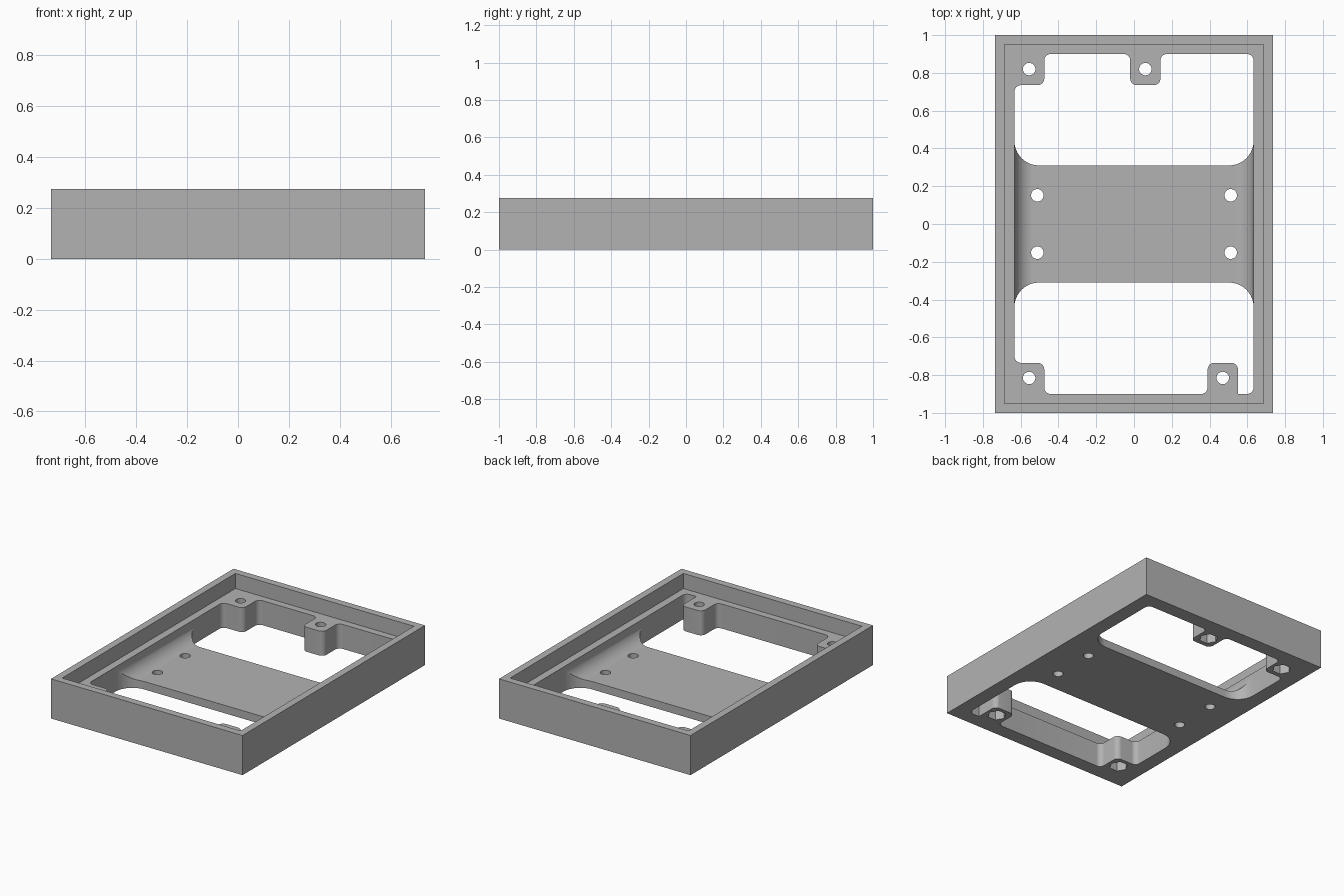
import bpy, bmesh, math
from mathutils import Vector

cube = bpy.data.objects.get("Cube")
if cube:
    bpy.data.objects.remove(cube)

HALF_X, HALF_Y, HEIGHT = 0.735, 1.0, 0.275
LEDGE, PLATE = 0.17, 0.055          # heights of the ledge and middle plate
OPEN_X, OPEN_Y, PLATE_Y = 0.633, 0.9, 0.31
BOSS_Y = 0.735                      # inner edge of the screw bosses
R, BIG = 0.035, 0.13                # small and large corner radii

grey = bpy.data.materials.new("plain grey")
grey.use_nodes = True
colour = (0.45, 0.45, 0.45, 1)
grey.diffuse_color = colour
grey.node_tree.nodes["Principled BSDF"].inputs["Base Color"].default_value = colour


def rounded(corners, steps=10):
    """Outline from (x, y, radius) corners, each replaced by an arc."""
    out = []
    for i, (x, y, r) in enumerate(corners):
        p = Vector((x, y))
        if r == 0:
            out.append(p)
            continue
        a = (Vector(corners[i - 1][:2]) - p).normalized()
        b = (Vector(corners[(i + 1) % len(corners)][:2]) - p).normalized()
        centre = p + (a + b) * r
        for k in range(steps + 1):
            t = k / steps * math.pi / 2
            out.append(centre - b * r * math.cos(t) - a * r * math.sin(t))
    return out


def prism(name, outline, low, high, along_y=False):
    """Extrude an outline along z, or an x-z outline along y."""
    bm = bmesh.new()
    place = (lambda p, h: (p[0], h, p[1])) if along_y else (lambda p, h: (p[0], p[1], h))
    face = bm.faces.new([bm.verts.new(place(p, low)) for p in outline])
    top = bmesh.ops.extrude_face_region(bm, geom=[face])["geom"]
    shift = Vector(place((0, 0), high - low))
    bmesh.ops.translate(bm, vec=shift, verts=[v for v in top if isinstance(v, bmesh.types.BMVert)])
    bmesh.ops.recalc_face_normals(bm, faces=bm.faces)
    mesh = bpy.data.meshes.new(name)
    bm.to_mesh(mesh)
    bm.free()
    obj = bpy.data.objects.new(name, mesh)
    bpy.context.collection.objects.link(obj)
    mesh.materials.append(grey)
    return obj


def rectangle(x, y):
    return [(-x, -y), (x, -y), (x, y), (-x, y)]


def ring(x, y, r, sides):
    return [(x + r * math.cos(i * math.tau / sides), y + r * math.sin(i * math.tau / sides))
            for i in range(sides)]


tray = prism("mounting_frame", rectangle(HALF_X, HALF_Y), 0, HEIGHT)
cutters = []

# Rim recess
cutters.append(prism("rim_recess", rectangle(0.685, 0.95), LEDGE, 0.4))

# Channel over the middle plate, blended into the side walls
channel = rounded([(-OPEN_X, PLATE, 0.1), (OPEN_X, PLATE, 0.1),
                   (OPEN_X, 0.4, 0), (-OPEN_X, 0.4, 0)], 14)
cutters.append(prism("plate_channel", channel, -0.6, 0.6, True))

# Back opening, shaped around a corner boss and a middle boss
back = [(-OPEN_X, PLATE_Y, BIG), (OPEN_X, PLATE_Y, BIG), (OPEN_X, OPEN_Y, R),
        (0.14, OPEN_Y, R), (0.14, BOSS_Y, R), (-0.02, BOSS_Y, R), (-0.02, OPEN_Y, R),
        (-0.475, OPEN_Y, R), (-0.475, BOSS_Y, R), (-OPEN_X, BOSS_Y, R)]
cutters.append(prism("back_opening", rounded(back), -0.1, 0.4))

# Front opening, shaped around a corner boss and an offset boss
front = [(OPEN_X, -PLATE_Y, BIG), (-OPEN_X, -PLATE_Y, BIG), (-OPEN_X, -BOSS_Y, R),
         (-0.475, -BOSS_Y, R), (-0.475, -OPEN_Y, R), (0.39, -OPEN_Y, R),
         (0.39, -BOSS_Y, R), (0.55, -BOSS_Y, R), (0.55, -OPEN_Y, 0), (OPEN_X, -OPEN_Y, R)]
cutters.append(prism("front_opening", rounded(front), -0.1, 0.4))

# Boss screw holes with hexagonal nut pockets underneath
for x, y in [(-0.555, 0.82), (0.06, 0.82), (-0.555, -0.815), (0.47, -0.815)]:
    cutters.append(prism("boss_hole", ring(x, y, 0.033, 24), -0.1, 0.4))
    cutters.append(prism("nut_pocket", ring(x, y, 0.06, 6), -0.1, 0.07))

# Plate screw holes
for x in (-0.512, 0.512):
    for y in (-0.152, 0.152):
        cutters.append(prism("plate_hole", ring(x, y, 0.033, 24), -0.1, 0.4))

# Cut everything out of the frame
bpy.ops.object.select_all(action='DESELECT')
tray.select_set(True)
bpy.context.view_layer.objects.active = tray
for cutter in cutters:
    cutter.hide_render = True
    mod = tray.modifiers.new(cutter.name, 'BOOLEAN')
    mod.operation, mod.solver, mod.object = 'DIFFERENCE', 'EXACT', cutter
    bpy.ops.object.modifier_apply(modifier=mod.name)
    bpy.data.objects.remove(cutter)

bpy.ops.object.shade_smooth_by_angle(angle=math.radians(30))
